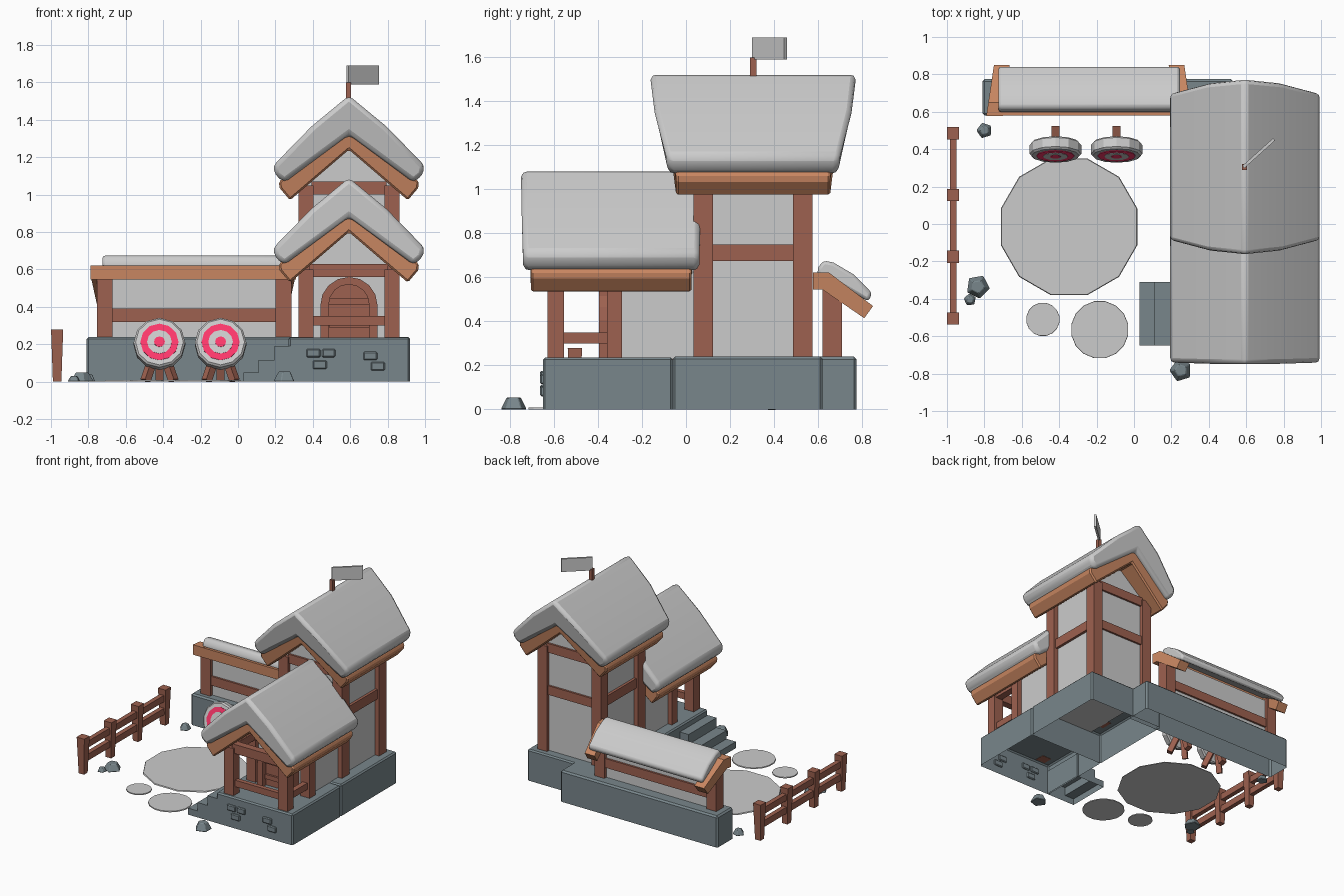
import bpy, bmesh
from math import radians, cos, sin, pi
from mathutils import Vector

if "Cube" in bpy.data.objects:
    bpy.data.objects.remove(bpy.data.objects["Cube"])


def material(name, rgb):
    m = bpy.data.materials.new(name)
    m.diffuse_color = (*rgb, 1)
    m.use_nodes = True
    m.node_tree.nodes["Principled BSDF"].inputs["Base Color"].default_value = m.diffuse_color
    return m


STONE = material("stone", (0.19, 0.24, 0.26))
WOOD = material("dark_wood", (0.34, 0.12, 0.08))
TRIM = material("roof_wood", (0.58, 0.24, 0.12))
PINK = material("target_pink", (1.0, 0.04, 0.15))
CX = 0.593  # centre line of tower and porch


def finish(name, bm, mat=None, bevel=0, seg=1, smooth=False):
    bmesh.ops.recalc_face_normals(bm, faces=bm.faces)
    me = bpy.data.meshes.new(name)
    bm.to_mesh(me)
    bm.free()
    ob = bpy.data.objects.new(name, me)
    bpy.context.collection.objects.link(ob)
    if mat:
        me.materials.append(mat)
    if bevel:
        b = ob.modifiers.new("bevel", "BEVEL")
        b.width, b.segments = bevel, seg
        b.limit_method, b.angle_limit = "ANGLE", radians(35)
    if smooth:
        bpy.ops.object.select_all(action="DESELECT")
        bpy.context.view_layer.objects.active = ob
        ob.select_set(True)
        bpy.ops.object.shade_smooth_by_angle(angle=radians(35))
    return ob


def prism(name, pts, axis, a, b, mat=None, move=None, open_bottom=False, **kw):
    """Extrude a 2D profile along x (points are y,z) or y (points are x,z)."""
    bm = bmesh.new()
    rings = []
    for t in (a, b):
        co = [(t, p, q) if axis == "x" else (p, t, q) for p, q in pts]
        rings.append([bm.verts.new(move(Vector(c), t == b) if move else c) for c in co])
    bm.faces.new(rings[0])
    bm.faces.new(rings[1][::-1])
    n = len(pts)
    for i in range(n):
        j = (i + 1) % n
        bm.faces.new((rings[0][i], rings[0][j], rings[1][j], rings[1][i]))
    if open_bottom:
        low = [f for f in bm.faces if all(v.co.z < 1e-4 for v in f.verts)]
        bmesh.ops.delete(bm, geom=low, context="FACES")
    return finish(name, bm, mat, **kw)


def box(name, x0, x1, y0, y1, z0, z1, mat=None, **kw):
    return prism(name, [(x0, z0), (x1, z0), (x1, z1), (x0, z1)], "y", y0, y1, mat, **kw)


def disc(name, loc, r1, r2, depth, sides, mat=None, rot=(0, 0, 0), **kw):
    bm = bmesh.new()
    bmesh.ops.create_cone(bm, cap_ends=True, segments=sides, radius1=r1, radius2=r2, depth=depth)
    ob = finish(name, bm, mat, **kw)
    ob.location, ob.rotation_euler = loc, rot
    return ob


def strut(name, p, q, w, mat):
    p, q = Vector(p), Vector(q)
    ob = box(name, -w / 2, w / 2, -w / 2, w / 2, 0, (q - p).length, mat)
    ob.location = p
    ob.rotation_mode = "QUATERNION"
    ob.rotation_quaternion = (q - p).to_track_quat("Z", "Y")


def mirrored(half):
    """Close a half chevron (outer apex first, inner apex last) about CX."""
    right = [(CX + x, z) for x, z in half]
    left = [(CX - x, z) for x, z in half[1:-1]]
    return right + left[::-1]


# Stone foundations, hollow underneath
box("porch_base", 0.27, 0.92, -0.65, -0.06, 0, 0.237, STONE, open_bottom=True, bevel=0.01)
box("tower_base", 0.27, 0.92, -0.06, 0.62, 0, 0.24, STONE, open_bottom=True, bevel=0.01)
box("shelter_base", -0.81, 0.53, 0.58, 0.775, 0, 0.24, STONE, open_bottom=True, bevel=0.012)
prism("stairs", [(0.03, 0), (0.03, 0.05), (0.11, 0.05), (0.11, 0.115), (0.195, 0.115),
                 (0.195, 0.19), (0.28, 0.19), (0.28, 0)], "y", -0.65, -0.31, STONE, open_bottom=True)
for x, z, w in ((0.365, 0.13, 0.075), (0.45, 0.13, 0.07), (0.40, 0.068, 0.075),
                (0.67, 0.115, 0.075), (0.71, 0.06, 0.075)):
    box("base_brick", x, x + w, -0.663, -0.64, z, z + 0.045, STONE, bevel=0.006)


# Gabled roofs: thick covering over a timber shell
def roof(name, zt, front, back, taper):
    def shift(v, is_back):
        k = taper * min(1, max(0, (zt - 0.08 - v.z) / 0.33))
        v.y += -k if is_back else k
        return v

    cover = [(0, 0.01), (0.2, -0.155), (0.405, -0.365), (0.395, -0.415), (0.345, -0.455), (0, -0.2)]
    shell = [(0, -0.19), (0.375, -0.45), (0.37, -0.485), (0.315, -0.55), (0, -0.28)]
    prism(name + "_roof_cover", mirrored([(x, zt + z) for x, z in cover]), "y", front, back,
          move=shift, bevel=0.028, seg=2, smooth=True)
    prism(name + "_roof_shell", mirrored([(x, zt + z) for x, z in shell]), "y", front + 0.035,
          back - 0.035, TRIM, move=shift, bevel=0.01)


def walls(name, zt, y0, y1):
    prism(name + "_walls", mirrored([(0, zt - 0.24), (0.235, zt - 0.455), (0.235, 0.23), (0, 0.23)]),
          "y", y0, y1)


roof("tower", 1.52, -0.165, 0.775, 0.085)
roof("porch", 1.08, -0.75, 0.07, 0.01)
walls("tower", 1.52, 0.06, 0.55)
walls("house", 1.08, -0.325, 0.08)

# Timber framing, mirrored left and right
for s in (-1, 1):
    x0, x1 = sorted((CX + s * 0.19, CX + s * 0.27))
    for y in (0.035, 0.487):
        box("tower_post", x0, x1, y, y + 0.088, 0.235, 1.05, WOOD)
    xm0, xm1 = sorted((CX + s * 0.2, CX + s * 0.255))
    box("tower_side_beam", xm0, xm1, 0.1, 0.5, 0.675, 0.75, WOOD)
    box("house_post", x0, x1, -0.36, -0.29, 0.235, 0.6, WOOD)
    box("porch_post", x0, x1, -0.63, -0.555, 0.235, 0.6, WOOD)
    box("porch_top_beam", xm0, xm1, -0.6, -0.3, 0.56, 0.62, WOOD)
for y in (0.045, 0.51):
    for z in (0.675, 1.0):
        box("tower_cross_beam", CX - 0.2, CX + 0.2, y, y + 0.055, z, z + 0.07, WOOD)
for y in (-0.62, -0.35):
    box("porch_cross_beam", CX - 0.21, CX + 0.21, y, y + 0.055, 0.56, 0.63, WOOD)
box("porch_front_rail", CX - 0.2, CX + 0.2, -0.61, -0.575, 0.3, 0.35, WOOD)
box("porch_side_rail", CX + 0.21, CX + 0.25, -0.57, -0.34, 0.3, 0.35, WOOD)


# Arched door and frame
def arch(r, z):
    return [(CX + r, 0.237)] + [(CX + r * cos(pi * i / 8), z + r * sin(pi * i / 8))
                                for i in range(9)] + [(CX - r, 0.237)]


prism("door_frame", arch(0.153, 0.407) + arch(0.108, 0.412)[::-1], "y", -0.395, -0.32, WOOD)
prism("door", arch(0.11, 0.412), "y", -0.35, -0.32, WOOD)
for z in (0.29, 0.41):
    box("door_strap", CX - 0.107, CX + 0.107, -0.365, -0.34, z, z + 0.035, WOOD)

# Rear lean-to shelter
for x in (-0.755, 0.2):
    box("shelter_post", x, x + 0.085, 0.62, 0.71, 0.235, 0.56, WOOD)
box("shelter_wall", -0.68, 0.21, 0.645, 0.685, 0.235, 0.55)
box("shelter_beam", -0.68, 0.21, 0.63, 0.70, 0.32, 0.39, WOOD)


def inward(v, _):
    v.x += (-0.24 - v.x) / 0.55 * 0.15 * (v.y - 0.575)
    return v


rafter = [(0.578, 0.545), (0.578, 0.622), (0.65, 0.622), (0.85, 0.47), (0.81, 0.415), (0.62, 0.545)]
for a, b in ((-0.79, -0.70), (0.22, 0.31)):
    prism("shelter_rafter", rafter, "x", a, b, TRIM, move=inward)
box("shelter_front_beam", -0.71, 0.23, 0.58, 0.64, 0.545, 0.62, TRIM)
prism("shelter_roof_cover", [(0.597, 0.61), (0.6, 0.645), (0.625, 0.677), (0.67, 0.668), (0.76, 0.615),
                             (0.845, 0.53), (0.83, 0.49), (0.66, 0.59)], "x", -0.725, 0.245,
      bevel=0.015, seg=2, smooth=True)

# Flag
box("flag_pole", 0.578, 0.605, 0.29, 0.32, 1.45, 1.6, WOOD)
flag = box("flag", 0, 0.22, -0.008, 0.008, 1.59, 1.69)
flag.location, flag.rotation_euler = (0.585, 0.305, 0), (0, 0, radians(42))

# Archery targets on tripods
tilt = (radians(73), 0, 0)
normal = Vector((0, -sin(tilt[0]), cos(tilt[0])))
for x in (-0.42, -0.093):
    face = Vector((x, 0.365, 0.212))
    disc("target_body", face - normal * 0.035, 0.138, 0.138, 0.07, 12, rot=tilt, bevel=0.01)
    for i, (r, m) in enumerate(((0.102, PINK), (0.066, None), (0.029, PINK))):
        disc("target_ring", face + normal * 0.002 * i, r, r, 0.006, 12, m, rot=tilt)
    for s in (-1, 1):
        strut("target_front_leg", (x + s * 0.075, 0.38, 0.005), (x + s * 0.025, 0.42, 0.15), 0.04, WOOD)
    strut("target_back_leg", (x, 0.505, 0.01), (x, 0.435, 0.24), 0.042, WOOD)

# Fence
for y in (0.485, 0.155, -0.175, -0.505):
    disc("fence_post", (-0.967, y, 0.14), 0.032, 0.046, 0.28, 4, WOOD, rot=(0, 0, pi / 4))
for z in (0.085, 0.185):
    box("fence_rail", -0.985, -0.95, -0.5, 0.48, z, z + 0.05, WOOD)

# Ground patches and loose rocks
for x, y, r, n in ((-0.347, -0.015, 0.378, 12), (-0.487, -0.51, 0.09, 16), (-0.183, -0.565, 0.155, 16)):
    disc("ground_patch", (x, y, 0.004), r, r * 0.99, 0.008, n, rot=(0, 0, pi / n))
for x, y, r, h, a in ((-0.80, 0.50, 0.045, 0.04, 0.3), (-0.835, -0.335, 0.067, 0.05, 0.8),
                      (-0.877, -0.405, 0.036, 0.03, 0.1), (0.25, -0.783, 0.063, 0.055, 0.3)):
    disc("rock", (x, y, h / 2), r, r * 0.55, h, 5, STONE, rot=(0, 0, a), bevel=0.004)
